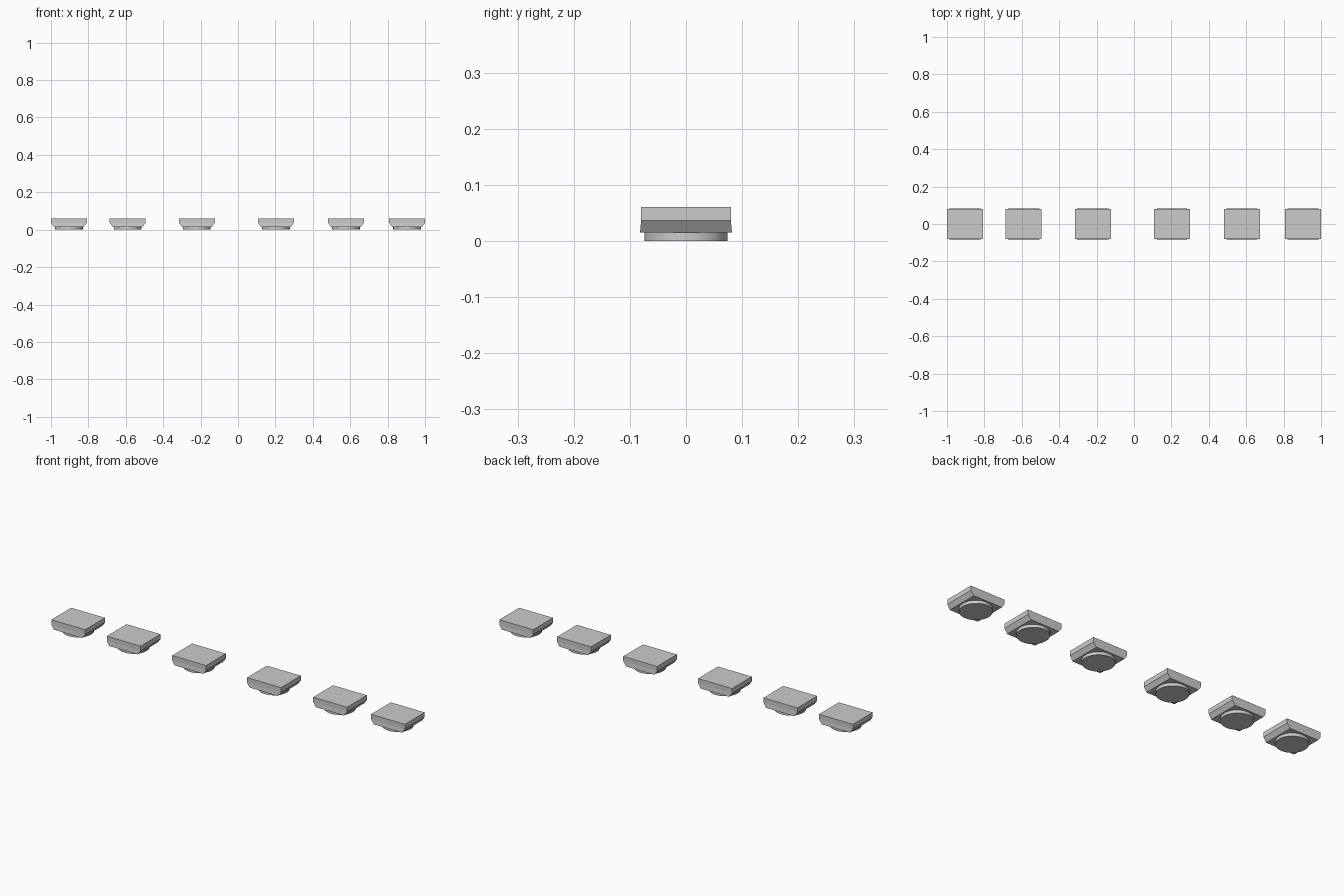
import bpy, bmesh, math

if "Cube" in bpy.data.objects:
    bpy.data.objects.remove(bpy.data.objects["Cube"])

CENTRES = [-0.904, -0.59, -0.22, 0.203, 0.577, 0.904]
# key cap section rings: half width x, half depth y, height z
RINGS = [(0.080, 0.082, 0.015), (0.096, 0.080, 0.037), (0.096, 0.080, 0.061)]


def make_cap(name, cx):
    bm = bmesh.new()
    loops = [[bm.verts.new((sx * hx, sy * hy, z))
              for sx, sy in ((-1, -1), (1, -1), (1, 1), (-1, 1))]
             for hx, hy, z in RINGS]
    for low, high in zip(loops, loops[1:]):
        for i in range(4):
            j = (i + 1) % 4
            bm.faces.new((low[i], low[j], high[j], high[i]))
    bm.faces.new(loops[0][::-1])
    bm.faces.new(loops[-1])
    mesh = bpy.data.meshes.new(name)
    bm.to_mesh(mesh)
    bm.free()
    ob = bpy.data.objects.new(name, mesh)
    ob.location.x = cx
    bpy.context.collection.objects.link(ob)


def make_foot(name, cx):
    bpy.ops.mesh.primitive_cylinder_add(vertices=32, radius=0.074, depth=0.015,
                                        location=(cx, 0, 0.0075))
    bpy.context.object.name = name
    bpy.ops.object.shade_smooth_by_angle(angle=math.radians(30))


# six buttons in a row, each a flared cap on a round foot
for n, x in enumerate(CENTRES, 1):
    make_cap(f"button_cap_{n}", x)
    make_foot(f"button_foot_{n}", x)
